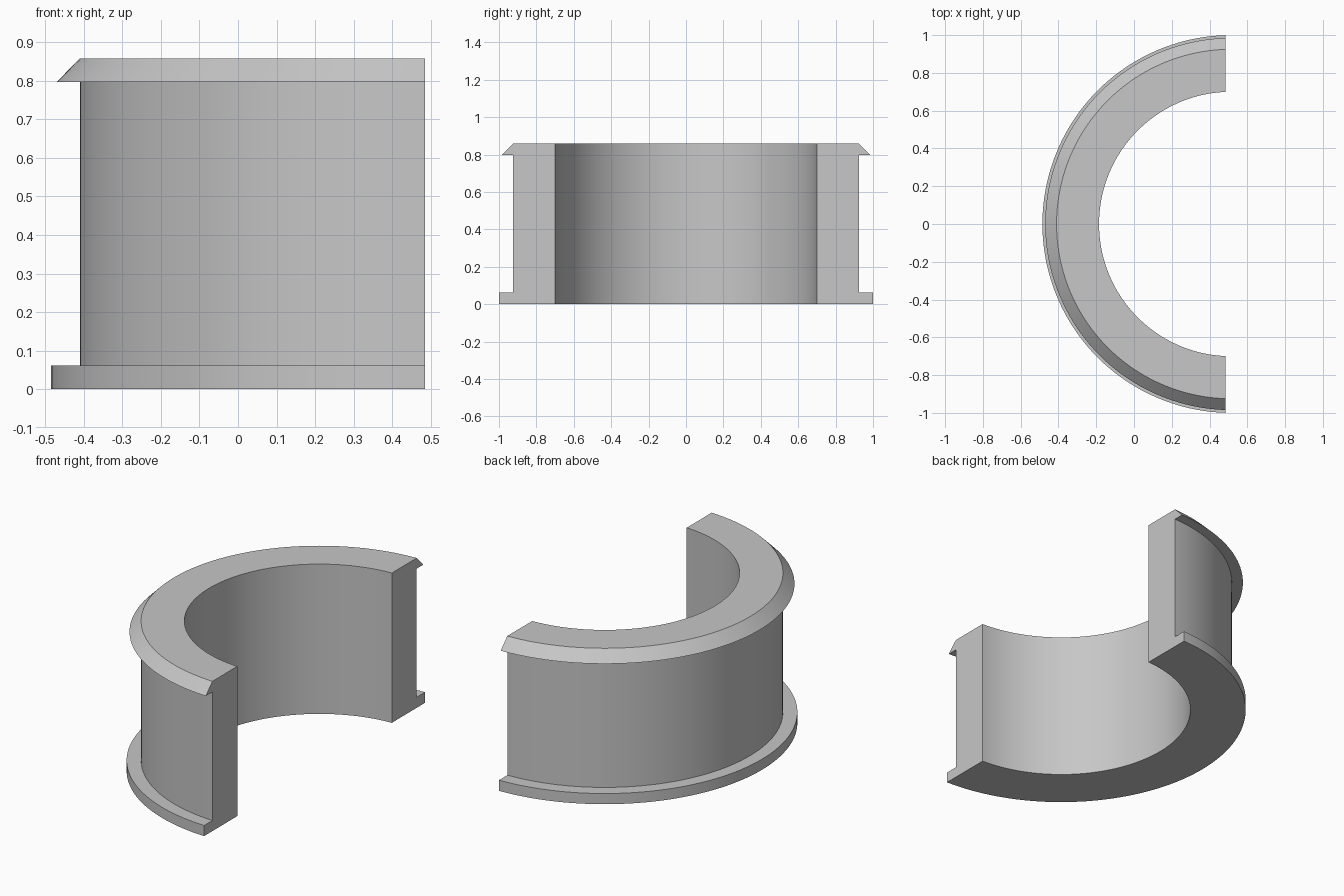
import bpy
import bmesh
import math

cube = bpy.data.objects.get("Cube")
if cube:
    bpy.data.objects.remove(cube, do_unlink=True)

# Plain grey material
GREY = (0.57, 0.57, 0.57, 1.0)
mat = bpy.data.materials.new("light_grey")
mat.use_nodes = True
mat.diffuse_color = GREY
bsdf = next(n for n in mat.node_tree.nodes if n.type == 'BSDF_PRINCIPLED')
bsdf.inputs["Base Color"].default_value = GREY
bsdf.inputs["Roughness"].default_value = 0.6

CENTRE_X = 0.515   # axis of the ring
CUT = 0.03         # flat end faces lie this far short of the axis
STEPS = 96

# Cross-section as (radius, height): base flange, wall, bevelled snap lip
profile = [(0.70, 0.0), (1.0, 0.0), (1.0, 0.061), (0.925, 0.061),
           (0.925, 0.797), (0.985, 0.797), (0.925, 0.858), (0.70, 0.858)]


def section(bm, t):
    """One cross-section; t runs from -1 to 1 along the half ring."""
    verts = []
    for r, z in profile:
        a = math.pi + t * math.acos(CUT / r)
        verts.append(bm.verts.new((CENTRE_X + r * math.cos(a), r * math.sin(a), z)))
    return verts


# Sweep the cross-section and cap both flat ends
bm = bmesh.new()
rings = [section(bm, -1 + 2 * i / STEPS) for i in range(STEPS + 1)]
n = len(profile)
for a, b in zip(rings, rings[1:]):
    for j in range(n):
        k = (j + 1) % n
        bm.faces.new((a[j], a[k], b[k], b[j]))
bm.faces.new(rings[0])
bm.faces.new(rings[-1])
bmesh.ops.recalc_face_normals(bm, faces=bm.faces)

mesh = bpy.data.meshes.new("half_bushing")
bm.to_mesh(mesh)
bm.free()
mesh.materials.append(mat)
obj = bpy.data.objects.new("half_bushing", mesh)
bpy.context.collection.objects.link(obj)

# Smooth curved walls, crisp rims
bpy.ops.object.select_all(action='DESELECT')
obj.select_set(True)
bpy.context.view_layer.objects.active = obj
bpy.ops.object.shade_smooth_by_angle(angle=math.radians(30))
